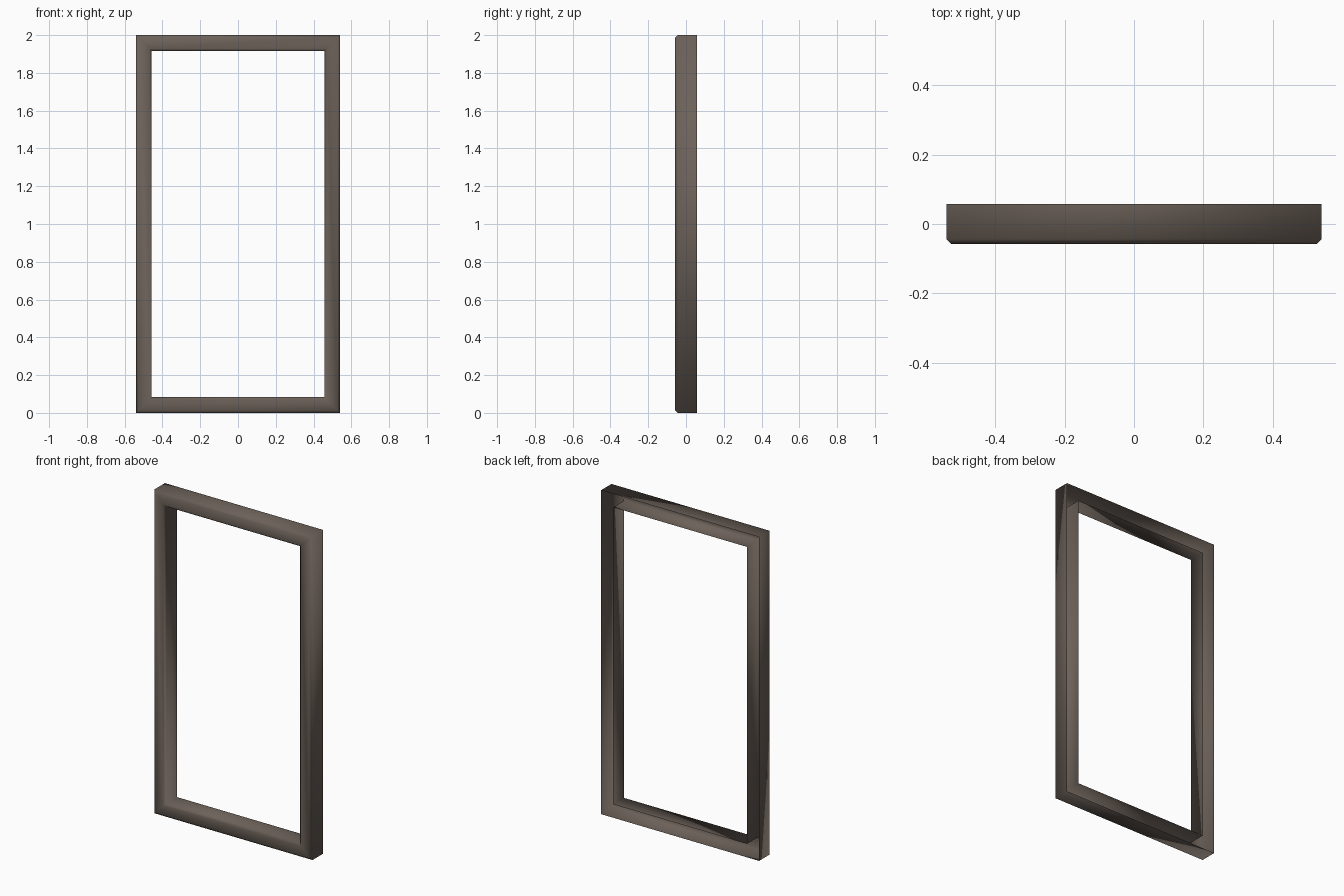
import bpy, bmesh

if "Cube" in bpy.data.objects:
    bpy.data.objects.remove(bpy.data.objects["Cube"])

W, H, D = 0.54, 2.0, 0.058   # half width, height, half depth

# moulding section: (inset from outer edge, y), open at the back
profile = [(0.0, D), (0.0, -D + 0.014), (0.013, -D),
           (0.071, -D), (0.083, -D + 0.012), (0.083, D)]


def ring(bm, inset, y):
    x, lo, hi = W - inset, inset, H - inset
    return [bm.verts.new(p) for p in
            ((-x, y, lo), (x, y, lo), (x, y, hi), (-x, y, hi))]


# mitred frame: sweep the section round the four corners
bm = bmesh.new()
rings = [ring(bm, i, y) for i, y in profile]
for a, b in zip(rings, rings[1:]):
    for k in range(4):
        n = (k + 1) % 4
        bm.faces.new((a[k], a[n], b[n], b[k])).smooth = True

mesh = bpy.data.meshes.new("frame")
bm.to_mesh(mesh)
bm.free()
frame = bpy.data.objects.new("frame", mesh)
bpy.context.collection.objects.link(frame)

# dark brown finish
mat = bpy.data.materials.new("dark_brown")
mat.diffuse_color = (0.15, 0.12, 0.10, 1)
mat.use_nodes = True
mat.node_tree.nodes["Principled BSDF"].inputs["Base Color"].default_value = mat.diffuse_color
mesh.materials.append(mat)
